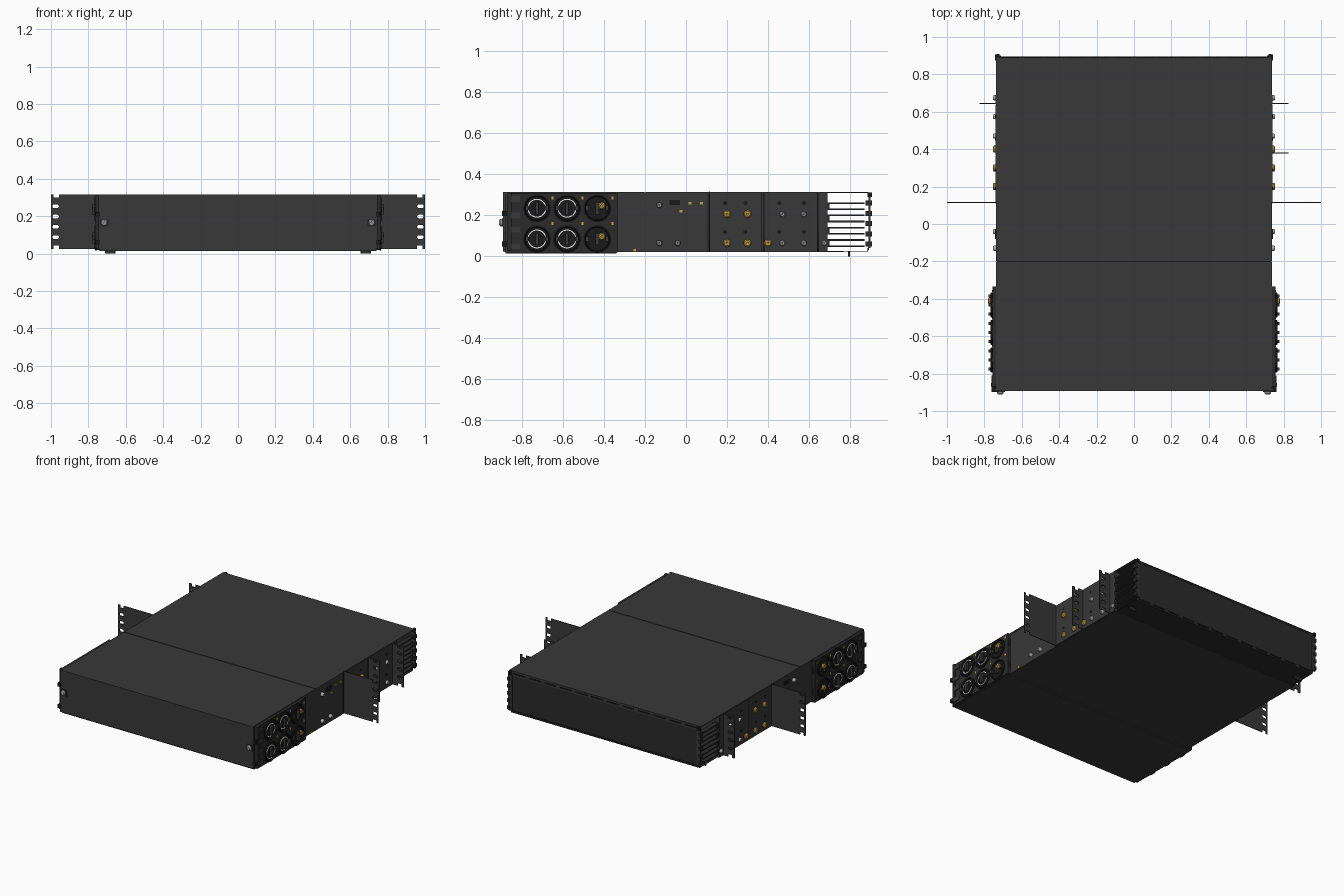
import bpy, bmesh, math
from mathutils import Matrix, Vector

cube = bpy.data.objects.get("Cube")
if cube:
    bpy.data.objects.remove(cube, do_unlink=True)


def material(name, rgb):
    m = bpy.data.materials.new(name)
    m.use_nodes = True
    m.diffuse_color = (*rgb, 1)
    m.node_tree.nodes["Principled BSDF"].inputs["Base Color"].default_value = (*rgb, 1)
    return m


CHARCOAL = material("charcoal", (0.04, 0.04, 0.04))
DARK = material("dark charcoal", (0.024, 0.024, 0.024))
BLACK = material("black", (0.01, 0.01, 0.01))
STEEL = material("steel", (0.42, 0.42, 0.42))
BRASS = material("brass", (0.55, 0.36, 0.06))
WHITE = material("white", (0.8, 0.8, 0.8))


def add(name, bm, mat, smooth=False):
    bmesh.ops.recalc_face_normals(bm, faces=bm.faces)
    me = bpy.data.meshes.new(name)
    bm.to_mesh(me)
    bm.free()
    me.materials.append(mat)
    ob = bpy.data.objects.new(name, me)
    bpy.context.collection.objects.link(ob)
    if smooth:
        bpy.ops.object.select_all(action='DESELECT')
        ob.select_set(True)
        bpy.context.view_layer.objects.active = ob
        bpy.ops.object.shade_smooth_by_angle()
    return ob


def box(name, x, y, z, mat=CHARCOAL):
    """Box from (low, high) pairs."""
    bm = bmesh.new()
    size = [abs(p[1] - p[0]) for p in (x, y, z)]
    mid = [(p[1] + p[0]) / 2 for p in (x, y, z)]
    bmesh.ops.create_cube(bm, size=1, matrix=Matrix.Translation(mid) @ Matrix.Diagonal((*size, 1)))
    return add(name, bm, mat)


def lathe(name, profile, at, axis, mat, sides=24):
    """Spin (radius, height) points around an axis that starts at a point."""
    bm = bmesh.new()
    verts = [bm.verts.new((r, 0, h)) for r, h in profile]
    edges = [bm.edges.new(p) for p in zip(verts, verts[1:])]
    bmesh.ops.spin(bm, geom=verts + edges, cent=(0, 0, 0), axis=(0, 0, 1),
                   angle=math.tau, steps=sides, use_duplicate=False)
    bmesh.ops.remove_doubles(bm, verts=bm.verts, dist=1e-5)
    turn = Vector((0, 0, 1)).rotation_difference(Vector(axis)).to_matrix().to_4x4()
    bm.transform(Matrix.Translation(at) @ turn)
    return add(name, bm, mat, True)


def screw(name, at, axis, mat, r=0.016, h=0.015):
    lathe(name, [(0, 0), (r, 0), (r, h * 0.6), (r * 0.7, h), (r * 0.3, h), (0, h * 0.5)],
          at, axis, mat, 12)


def slotted_plate(name, x0, x1, y, z0, z1, slots, slot_x, side):
    """Upright rack ear with rounded slots and notched outer corners."""
    cu = bpy.data.curves.new(name, 'CURVE')
    cu.dimensions = '2D'
    cu.fill_mode = 'BOTH'
    cu.extrude = 0.003

    def spline(points):
        sp = cu.splines.new('POLY')
        sp.points.add(len(points) - 1)
        for p, (px, pz) in zip(sp.points, points):
            p.co = (px * side, pz, 0, 1)
        sp.use_cyclic_u = True

    n = 0.018
    a, b = slot_x - 0.017, slot_x + 0.012
    spline([(x0, z0), (a, z0), (a, z0 + n), (b, z0 + n), (b, z0), (x1, z0),
            (x1, z1), (b, z1), (b, z1 - n), (a, z1 - n), (a, z1), (x0, z1)])
    for z in slots:
        ring = []
        for k in range(16):
            t = math.tau * (k + 0.5) / 16
            ring.append((slot_x + math.copysign(0.008, math.cos(t)) + 0.009 * math.cos(t),
                         z + 0.01 * math.sin(t)))
        spline(ring)
    tmp = bpy.data.objects.new(name, cu)
    me = bpy.data.meshes.new_from_object(tmp)
    bpy.data.objects.remove(tmp)
    bm = bmesh.new()
    bm.from_mesh(me)
    bpy.data.meshes.remove(me)
    bm.transform(Matrix.Translation((0, y, 0)) @ Matrix.Rotation(math.pi / 2, 4, 'X'))
    add(name, bm, CHARCOAL)


# Main chassis, top seam, bottom tray and front panel
box("chassis", (-0.735, 0.735), (-0.885, 0.69), (0.022, 0.31))
box("top_cover_front", (-0.738, 0.738), (-0.885, -0.203), (0.305, 0.315))
box("top_cover_rear", (-0.738, 0.738), (-0.197, 0.69), (0.305, 0.315))
box("top_seam", (-0.735, 0.735), (-0.203, -0.197), (0.3, 0.311), BLACK)
box("bottom_tray", (-0.74, 0.74), (-0.88, -0.34), (0.014, 0.03))
box("front_panel", (-0.745, 0.745), (-0.893, -0.88), (0.024, 0.315))

# Hollow rear cover: a bent sheet with rounded outer bends
bm = bmesh.new()
path = [(0.69, 0.312), (0.885, 0.312), (0.893, 0.285), (0.893, 0.05), (0.885, 0.025), (0.69, 0.025)]
rows = [[bm.verts.new((x, y, z)) for y, z in path] for x in (-0.725, 0.725)]
for i in range(len(path) - 1):
    bm.faces.new((rows[0][i], rows[0][i + 1], rows[1][i + 1], rows[1][i]))
cover = add("rear_cover", bm, DARK)
for f in cover.data.polygons:
    f.material_index = 0
sheet = cover.modifiers.new("thickness", 'SOLIDIFY')
sheet.thickness = 0.005
sheet.offset = 0
box("rear_top_lip", (-0.738, 0.738), (0.69, 0.89), (0.311, 0.315))
for i in range(12):
    x = -0.66 + i * 0.12
    for z in (0.297, 0.036):
        box("rear_vent", (x - 0.045, x + 0.045), (0.886, 0.893), (z - 0.005, z + 0.005), BLACK)

for s, word in ((1, "left"), (-1, "right")):
    def X(*v):
        return tuple(s * q for q in v)

    # Front hinge strips and captive screws
    box(word + "_front_strip", X(0.745, 0.765), (-0.87, -0.85), (0.03, 0.31), DARK)
    for z in (0.06, 0.21):
        box(word + "_hinge", X(0.738, 0.762), (-0.897, -0.87), (z - 0.012, z + 0.012), BLACK)
    screw(word + "_captive_screw", (s * 0.715, -0.893, 0.165), (0, -1, 0), STEEL, 0.018, 0.018)
    box(word + "_screw_collar", X(0.69, 0.74), (-0.898, -0.89), (0.145, 0.185), DARK)

    # Side module with six round connectors
    box(word + "_connector_panel", X(0.73, 0.757), (-0.87, -0.335), (0.018, 0.31), DARK)
    for col in range(3):
        y = -0.727 + col * 0.147
        for z in (0.235, 0.085):
            lathe(word + "_connector",
                  [(0.068, 0), (0.068, 0.008), (0.06, 0.012), (0.056, 0.003), (0.03, 0.003), (0, 0.006)],
                  (s * 0.756, y, z), (s, 0, 0), BLACK, 32)
            for d in (-0.048, 0, 0.048):
                h = 0.012 if d else 0.03
                box(word + "_connector_lug", X(0.755, 0.777), (y + d - 0.008, y + d + 0.008),
                    (z - h, z + h), CHARCOAL)
            if col < 2:
                lathe(word + "_connector_ring", [(0.041, 0), (0.041, 0.004), (0.046, 0.004), (0.046, 0)],
                      (s * 0.759, y, z), (s, 0, 0), WHITE, 32)
            else:
                screw(word + "_ground_stud", (s * 0.765, y + 0.022, z + 0.012), (s, 0, 0), BRASS, 0.018)
        for z in (0.285, 0.16):
            box(word + "_connector_tag", X(0.755, 0.759), (y + 0.07, y + 0.08), (z - 0.007, z + 0.007), BRASS)
    for z in (0.05, 0.13, 0.2, 0.28):
        box(word + "_module_clip", X(0.735, 0.762), (-0.865, -0.81), (z - 0.014, z + 0.014), CHARCOAL)
    for z in (0.09, 0.24):
        box(word + "_module_latch", X(0.735, 0.75), (-0.365, -0.335), (z - 0.025, z + 0.025), BLACK)

    # Mounting brackets: flat bases and slotted ears
    box(word + "_main_bracket", X(0.733, 0.741), (0.11, 0.365), (0.025, 0.312))
    box(word + "_rear_bracket", X(0.733, 0.741), (0.37, 0.638), (0.025, 0.312))
    box(word + "_end_bracket", X(0.73, 0.741), (0.642, 0.69), (0.025, 0.312))
    for y in (0.108, 0.367, 0.64):
        box(word + "_bracket_seam", X(0.733, 0.739), (y - 0.003, y + 0.003), (0.025, 0.31), BLACK)
    heights = [0.088 + i * 0.055 for i in range(4)]
    slotted_plate(word + "_main_ear", 0.735, 1.0, 0.115, 0.025, 0.317, heights, 0.975, s)
    slotted_plate(word + "_rear_ear", 0.735, 0.825, 0.645, 0.025, 0.31, heights, 0.795, s)
    if s > 0:
        slotted_plate("left_middle_ear", 0.735, 0.825, 0.38, 0.025, 0.31, heights, 0.795, s)

    # Side screws, bracket holes and small marks
    for y, z in ((0.2, 0.207), (0.3, 0.207), (0.2, 0.065), (0.3, 0.065), (0.4, 0.065)):
        screw(word + "_brass_screw", (s * 0.74, y, z), (s, 0, 0), BRASS, 0.019)
    for y, z in ((0.47, 0.205), (0.575, 0.205), (0.47, 0.065), (0.575, 0.065), (0.675, 0.065),
                 (-0.13, 0.25), (-0.13, 0.065), (-0.04, 0.065)):
        screw(word + "_steel_screw", (s * 0.735, y, z), (s, 0, 0), STEEL, 0.014, 0.02)
    for y in (0.19, 0.29, 0.455, 0.575):
        for z in (0.26, 0.12):
            screw(word + "_bracket_hole", (s * 0.74, y, z), (s, 0, 0), BLACK, 0.01, 0.002)
    box(word + "_side_latch", X(0.73, 0.742), (-0.08, -0.03), (0.25, 0.275), BLACK)
    for y, z in ((-0.025, 0.22), (0.02, 0.26), (0.075, 0.26), (-0.25, 0.03)):
        box(word + "_side_mark", X(0.73, 0.739), (y - 0.007, y + 0.007), (z - 0.006, z + 0.006), BRASS)

    # Hairpin cable fingers, end tabs and rear foot
    for i in range(4):
        z = 0.065 + i * 0.06
        for d in (-0.015, 0.015):
            box(word + "_cable_finger", X(0.705, 0.738), (0.685, 0.87), (z + d - 0.004, z + d + 0.004), DARK)
        box(word + "_finger_tip", X(0.705, 0.738), (0.69, 0.70), (z - 0.015, z + 0.015), DARK)
    box(word + "_end_tab", X(0.71, 0.74), (0.89, 0.9), (0.04, 0.29))
    for i in range(5):
        z = 0.06 + i * 0.05
        box(word + "_tab_hook", X(0.725, 0.742), (0.875, 0.906), (z - 0.012, z + 0.012), DARK)
    box(word + "_top_hook", X(0.718, 0.735), (0.885, 0.908), (0.29, 0.312), BLACK)
    box(word + "_rear_foot", X(0.655, 0.71), (0.79, 0.8), (0, 0.025), DARK)
